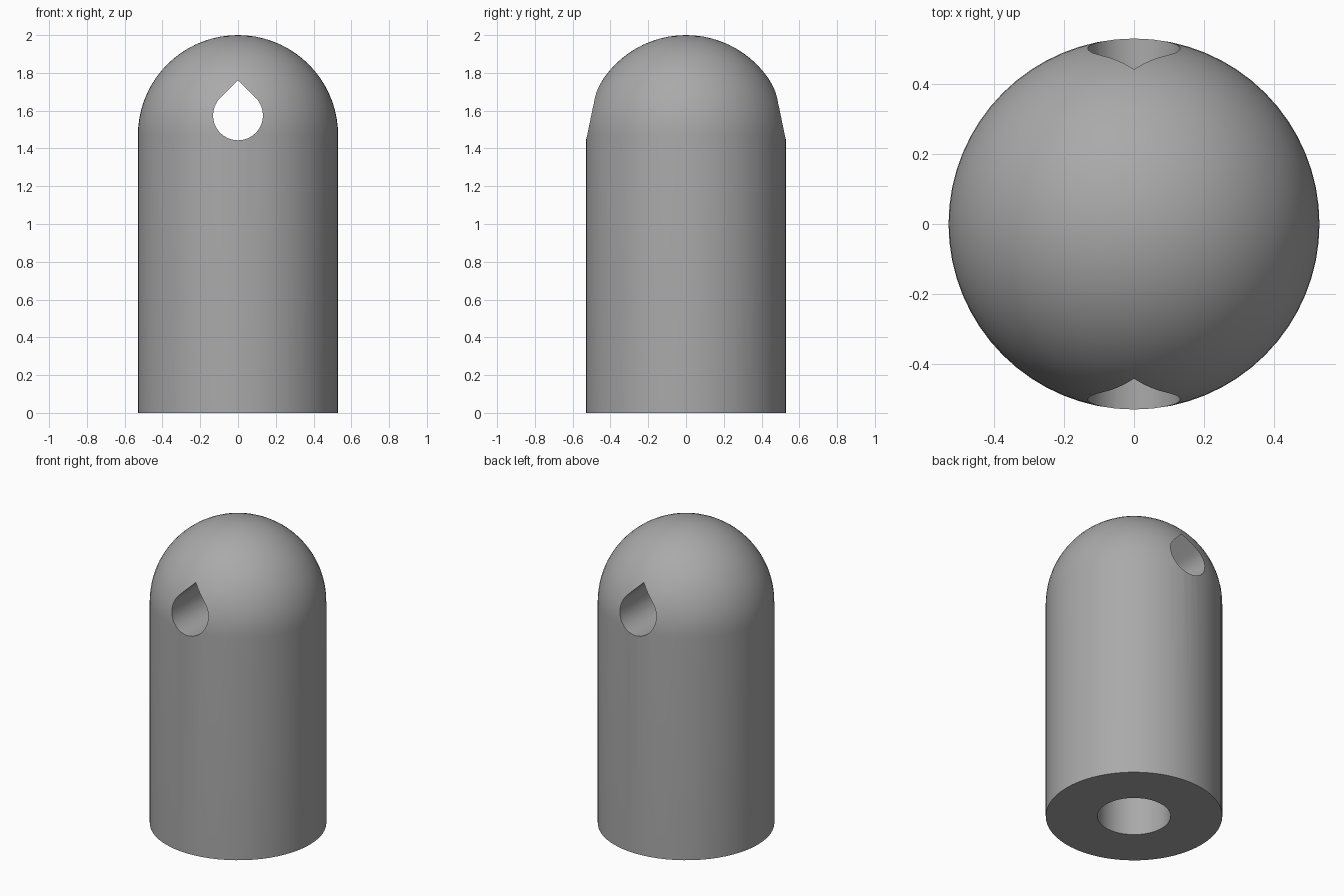
import bpy, bmesh, math
from mathutils import Vector

cube = bpy.data.objects.get("Cube")
if cube:
    bpy.data.objects.remove(cube, do_unlink=True)

RADIUS, HEIGHT = 0.53, 2.0
SHOULDER = HEIGHT - RADIUS
BORE_RADIUS, BORE_DEPTH = 0.22, 1.1
HOLE_RADIUS, HOLE_Z = 0.132, 1.575
SEGMENTS, DOME_RINGS = 64, 18

grey = bpy.data.materials.new("plain grey")
grey.use_nodes = True
colour = (0.4, 0.4, 0.4, 1)
grey.diffuse_color = colour
grey.node_tree.nodes["Principled BSDF"].inputs["Base Color"].default_value = colour


def make_object(name, bm):
    bmesh.ops.recalc_face_normals(bm, faces=bm.faces)
    mesh = bpy.data.meshes.new(name)
    bm.to_mesh(mesh)
    bm.free()
    mesh.materials.append(grey)
    obj = bpy.data.objects.new(name, mesh)
    bpy.context.collection.objects.link(obj)
    return obj


def lathe(name, profile):
    """Revolve (radius, height) points round the z axis."""
    bm = bmesh.new()
    verts = [bm.verts.new((r, 0, z)) for r, z in profile]
    edges = [bm.edges.new(pair) for pair in zip(verts, verts[1:])]
    bmesh.ops.spin(bm, geom=verts + edges, cent=(0, 0, 0), axis=(0, 0, 1),
                   angle=math.tau, steps=SEGMENTS, use_duplicate=False)
    bmesh.ops.remove_doubles(bm, verts=bm.verts, dist=0.0001)
    return make_object(name, bm)


# Domed body with a blind bore in its base
profile = [(0, BORE_DEPTH), (BORE_RADIUS, BORE_DEPTH), (BORE_RADIUS, 0), (RADIUS, 0)]
for i in range(DOME_RINGS + 1):
    a = math.pi / 2 * i / DOME_RINGS
    profile.append((RADIUS * math.cos(a), SHOULDER + RADIUS * math.sin(a)))
body = lathe("domed_body", profile)

# Teardrop cutter running front to back: round below, 45 degree roof above
bm = bmesh.new()
steps = 32
outline = [(0, HOLE_Z + HOLE_RADIUS * math.sqrt(2))]
for i in range(steps + 1):
    a = math.radians(135 + 270 * i / steps)
    outline.append((HOLE_RADIUS * math.cos(a), HOLE_Z + HOLE_RADIUS * math.sin(a)))
face = bm.faces.new([bm.verts.new((x, -1, z)) for x, z in outline])
extruded = bmesh.ops.extrude_face_region(bm, geom=[face])["geom"]
bmesh.ops.translate(bm, vec=Vector((0, 2, 0)),
                    verts=[g for g in extruded if isinstance(g, bmesh.types.BMVert)])
cutter = make_object("teardrop_cutter", bm)
cutter.hide_render = True

# Cut the through hole, then drop the cutter
cut = body.modifiers.new("through hole", "BOOLEAN")
cut.operation = "DIFFERENCE"
cut.solver = "EXACT"
cut.object = cutter
bpy.ops.object.select_all(action="DESELECT")
bpy.context.view_layer.objects.active = body
body.select_set(True)
bpy.ops.object.modifier_apply(modifier=cut.name)
bpy.data.objects.remove(cutter, do_unlink=True)

bpy.ops.object.shade_smooth_by_angle(angle=math.radians(30))
